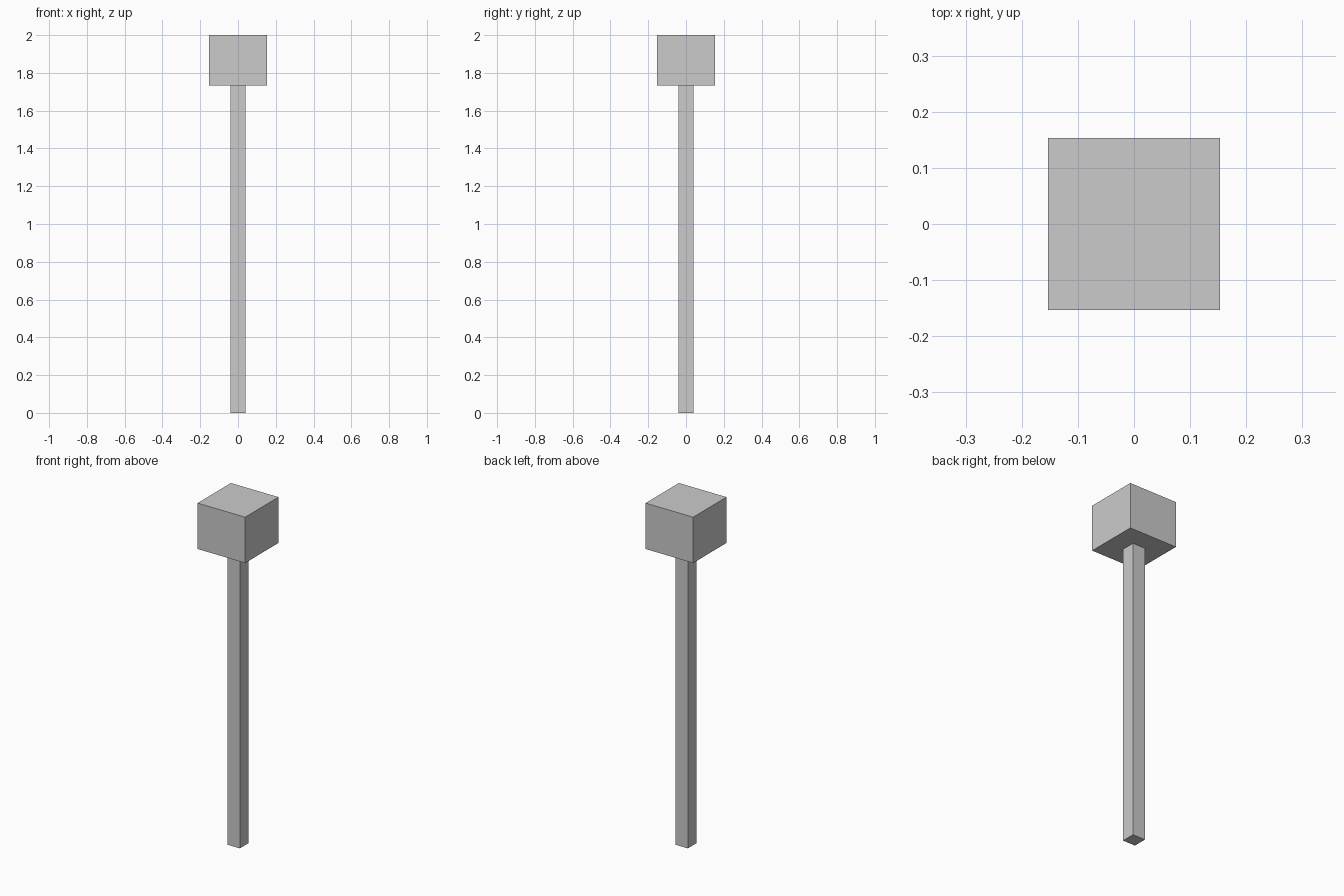
import bpy

if "Cube" in bpy.data.objects:
    bpy.data.objects.remove(bpy.data.objects["Cube"])


def box(name, width, z0, z1):
    """Square box centred on the z axis, between two heights."""
    bpy.ops.mesh.primitive_cube_add(size=1, location=(0, 0, (z0 + z1) / 2))
    obj = bpy.context.object
    obj.name = name
    obj.scale = (width, width, z1 - z0)
    bpy.ops.object.transform_apply(location=False, rotation=False, scale=True)
    return obj


HEAD_BOTTOM = 1.733

# Slim square shaft standing on the ground
box("shaft", 0.08, 0.0, HEAD_BOTTOM)

# Wider block on top
box("head_block", 0.306, HEAD_BOTTOM, 2.0)
